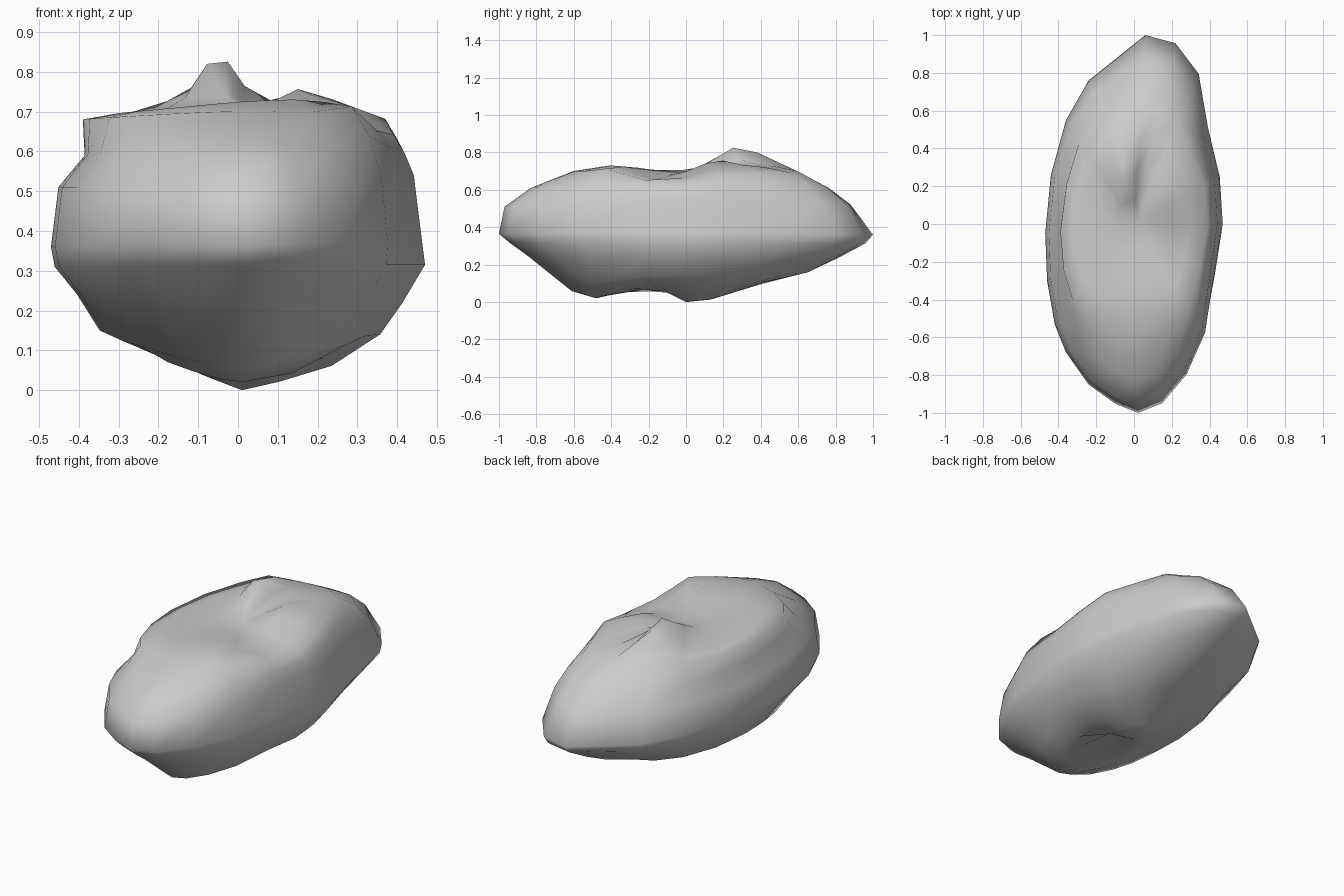
import bpy, bmesh, math

# Plan outline of the widest ring, counter-clockwise from the right side
outline = [(.47, 0), (.455, .25), (.395, .52), (.345, .8), (.22, .96), (.06, 1),
           (-.09, .88), (-.24, .76), (-.36, .55), (-.44, .26), (-.47, -.05),
           (-.46, -.3), (-.42, -.53), (-.36, -.68), (-.24, -.85), (-.1, -.95),
           (.02, -1), (.15, -.95), (.28, -.8), (.38, -.58), (.43, -.27)]

# Each ring: scale toward right, back, left, front; height at the same
rings = [
    ((.22, .12, .15, .15), (.02, .012, .03, .07)),
    ((.50, .40, .50, .48), (.06, .09, .10, .03)),
    ((.76, .65, .74, .61), (.14, .16, .15, .06)),
    ((.88, .82, .86, .85), (.22, .24, .24, .25)),
    ((1.0, .96, .98, .94), (.315, .315, .31, .315)),
    ((.985, 1.0, 1.0, 1.0), (.37, .36, .36, .365)),
    ((.94, .88, .96, .97), (.54, .52, .51, .51)),
    ((.89, .76, .82, .83), (.63, .61, .59, .61)),
    ((.83, .57, .83, .60), (.68, .705, .68, .70)),
    ((.65, .42, .65, .42), (.705, .715, .695, .72)),
    ((.42, .28, .42, .28), (.715, .71, .705, .715)),
    ((.20, .13, .20, .12), (.705, .70, .705, .705)),
]

# Soft local swellings: centre x, y, radius x, y, height change
top_bumps = [(-.05, .27, .07, .15, .13), (-.14, .5, .13, .17, .035),
             (.18, .22, .08, .16, .05), (.33, -.1, .18, .12, -.085),
             (.30, -.42, .12, .13, .025), (.12, -.38, .12, .15, .012)]
bottom_bumps = [(0, -.19, .2, .09, .04), (0, -.48, .06, .1, -.01),
                (.13, .38, .1, .15, .02), (.17, -.2, .07, .12, .03)]


def blend(vals, x, y):
    """Mix the right, back, left, front values by direction."""
    a = math.atan2(y, x / .47)
    c, s = math.cos(a) ** 2, math.sin(a) ** 2
    return vals[0 if x > 0 else 2] * c + vals[1 if y > 0 else 3] * s


def swell(bumps, x, y):
    return sum(h * math.exp(-((x - cx) / rx) ** 2 - ((y - cy) / ry) ** 2)
               for cx, cy, rx, ry, h in bumps)


# Boulder: stacked rings closed by a pole at each end
bm = bmesh.new()
loops = []
for index, (scales, heights) in enumerate(rings):
    loop = []
    for x, y in outline:
        k = blend(scales, x, y)
        z = blend(heights, x, y)
        if index < 3:
            z += swell(bottom_bumps, x * k, y * k)
        elif index > 6:
            z += swell(top_bumps, x * k, y * k)
        loop.append(bm.verts.new((x * k, y * k, z)))
    loops.append(loop)
bottom = bm.verts.new((.01, 0, 0))
top = bm.verts.new((.03, 0, .695))
n = len(outline)
for i in range(n):
    j = (i + 1) % n
    for lo, hi in zip(loops, loops[1:]):
        bm.faces.new((lo[i], lo[j], hi[j], hi[i]))
    bm.faces.new((loops[0][j], loops[0][i], bottom))
    bm.faces.new((loops[-1][i], loops[-1][j], top))
bmesh.ops.recalc_face_normals(bm, faces=bm.faces)
for f in bm.faces:
    f.smooth = True
mesh = bpy.data.meshes.new("boulder")
bm.to_mesh(mesh)
bm.free()
rock = bpy.data.objects.new("boulder", mesh)
bpy.context.collection.objects.link(rock)
